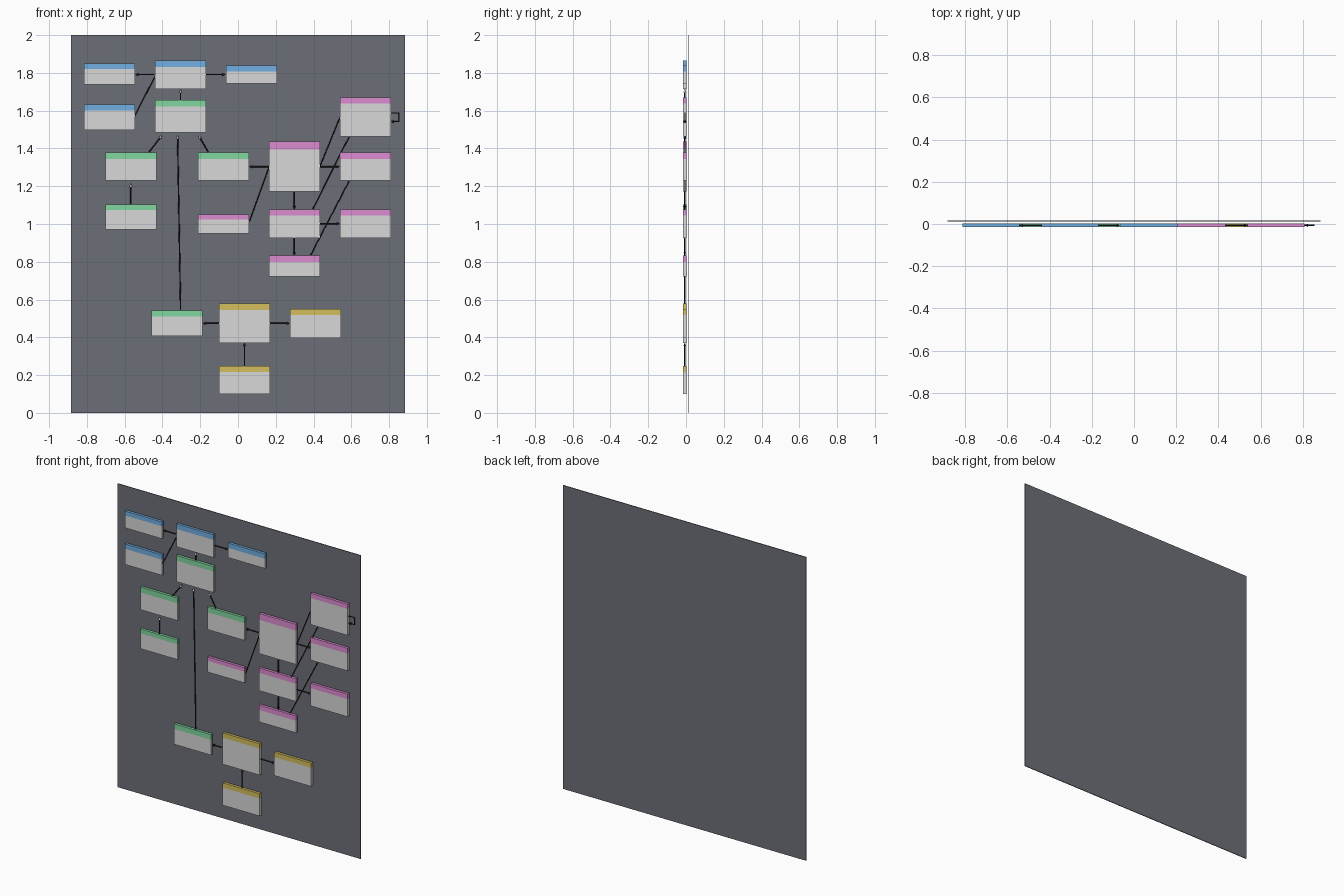
import bpy
from mathutils import Vector


def material(name, r, g, b):
    """Flat colour given as 0-255 display values, stored linear."""
    def lin(c):
        c /= 255
        return c / 12.92 if c <= 0.04045 else ((c + 0.055) / 1.055) ** 2.4
    m = bpy.data.materials.new(name)
    m.diffuse_color = (lin(r), lin(g), lin(b), 1)
    return m


SLATE = material("slate", 108, 111, 119)
GREY = material("light_grey", 216, 216, 216)
BLUE = material("blue", 113, 175, 226)
GREEN = material("green", 130, 215, 160)
PINK = material("pink", 222, 140, 210)
GOLD = material("gold", 212, 190, 95)
DARK = material("charcoal", 40, 40, 44)
WHITE = material("white", 240, 240, 240)

FRONT, BACK = -0.015, 0.003    # card faces
MID = (FRONT + BACK) / 2       # depth of the connectors
HALF = 0.135                   # half card width


def box(name, x0, x1, y0, y1, z0, z1, mat):
    bpy.ops.mesh.primitive_cube_add(size=1, location=((x0 + x1) / 2, (y0 + y1) / 2, (z0 + z1) / 2))
    ob = bpy.context.object
    ob.name = name
    ob.scale = (x1 - x0, y1 - y0, z1 - z0)
    ob.data.materials.append(mat)


def card(label, mat, x, top, split, bottom):
    box(label + "_card_body", x - HALF, x + HALF, FRONT, BACK, bottom, split, GREY)
    box(label + "_card_header", x - HALF, x + HALF, FRONT, BACK, split, top, mat)


def rod(name, a, b, r0, r1, mat, sides):
    """Round rod or cone from a to b."""
    d = b - a
    bpy.ops.mesh.primitive_cone_add(vertices=sides, radius1=r0, radius2=r1, depth=d.length,
                                    location=(a + b) / 2,
                                    rotation=d.to_track_quat('Z', 'Y').to_euler())
    ob = bpy.context.object
    ob.name = name
    ob.data.materials.append(mat)


def connector(x0, z0, x1, z1, tip=DARK, radius=0.0035):
    """Thin line with an arrow tip at its second end."""
    a, b = Vector((x0, MID, z0)), Vector((x1, MID, z1))
    neck = b
    if tip:
        neck = b - (b - a).normalized() * 0.018
        rod("arrow_tip", neck, b, 0.008, 0, tip, 12)
    rod("connector_line", a, neck, radius, radius, DARK, 8)


# Backing board
box("board", -0.885, 0.885, 0.012, 0.017, 0, 2, SLATE)

# Cards: column centre, top, header bottom, bottom
for c in [(-0.679, 1.849, 1.820, 1.738), (-0.304, 1.865, 1.831, 1.714),
          (0.071, 1.839, 1.807, 1.743), (-0.679, 1.632, 1.600, 1.497)]:
    card("blue", BLUE, *c)
for c in [(-0.304, 1.656, 1.622, 1.484), (-0.567, 1.378, 1.343, 1.229),
          (-0.077, 1.378, 1.343, 1.229), (-0.567, 1.102, 1.073, 0.972),
          (-0.322, 0.543, 0.509, 0.408)]:
    card("green", GREEN, *c)
for c in [(0.674, 1.669, 1.638, 1.463), (0.298, 1.436, 1.394, 1.171),
          (0.674, 1.378, 1.343, 1.229), (-0.077, 1.049, 1.023, 0.949),
          (0.298, 1.076, 1.044, 0.927), (0.674, 1.076, 1.044, 0.927),
          (0.298, 0.832, 0.800, 0.721)]:
    card("pink", PINK, *c)
for c in [(0.034, 0.578, 0.546, 0.371), (0.409, 0.551, 0.519, 0.397),
          (0.034, 0.249, 0.217, 0.101)]:
    card("gold", GOLD, *c)

# Connectors with dark arrow tips
for c in [(-0.441, 1.791, -0.545, 1.791), (-0.172, 1.791, -0.066, 1.791),
          (0.163, 1.303, 0.058, 1.303), (0.433, 1.303, 0.539, 1.303),
          (0.298, 1.171, 0.298, 1.076), (0.433, 1.002, 0.539, 1.002),
          (0.298, 0.927, 0.298, 0.832), (-0.101, 0.474, -0.187, 0.474),
          (0.169, 0.474, 0.274, 0.474), (0.034, 0.249, 0.034, 0.371)]:
    connector(*c)

# Plain slanted connectors
for c in [(-0.547, 1.569, -0.441, 1.780), (0.060, 1.012, 0.163, 1.298),
          (0.433, 1.303, 0.539, 1.563), (0.394, 1.076, 0.589, 1.463),
          (0.383, 0.832, 0.589, 1.229)]:
    connector(*c, tip=None, radius=0.003)

# Connectors with white tips
for c in [(-0.304, 1.656, -0.304, 1.714), (-0.473, 1.378, -0.402, 1.470),
          (-0.156, 1.378, -0.209, 1.470), (-0.304, 0.543, -0.320, 1.470),
          (-0.567, 1.102, -0.567, 1.215)]:
    connector(*c, tip=WHITE)

# Loop returning to the upper right card
connector(0.806, 1.588, 0.855, 1.588, tip=None, radius=0.0025)
connector(0.853, 1.590, 0.853, 1.540, tip=None, radius=0.0025)
connector(0.855, 1.542, 0.808, 1.542, radius=0.0025)
